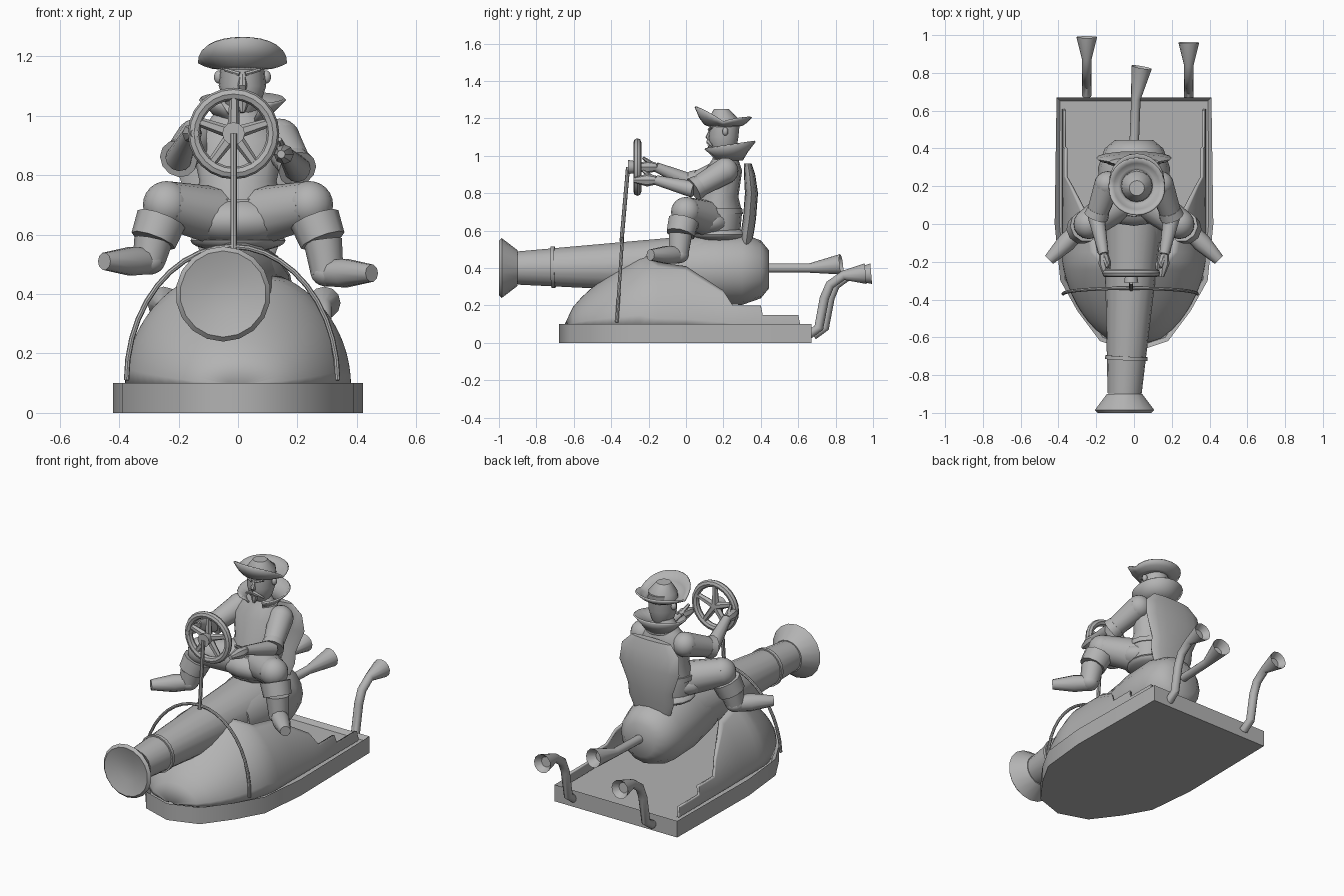
import bpy, bmesh
from math import sin, cos, pi, radians, asin
from mathutils import Vector

cube = bpy.data.objects.get("Cube")
if cube:
    bpy.data.objects.remove(cube, do_unlink=True)

SHADE = .45
grey = bpy.data.materials.new("plain grey")
grey.use_nodes = True
grey.diffuse_color = (SHADE, SHADE, SHADE, 1)
grey.node_tree.nodes["Principled BSDF"].inputs["Base Color"].default_value = grey.diffuse_color
parts = []


def finish(name, bm, thickness=0, mirror=False):
    bmesh.ops.recalc_face_normals(bm, faces=bm.faces)
    mesh = bpy.data.meshes.new(name)
    bm.to_mesh(mesh)
    bm.free()
    part = bpy.data.objects.new(name, mesh)
    bpy.context.scene.collection.objects.link(part)
    mesh.materials.append(grey)
    if mirror:
        part.modifiers.new("mirror", "MIRROR")
    if thickness:
        part.modifiers.new("thickness", "SOLIDIFY").thickness = thickness
    parts.append(part)


def loft(name, rings, closed=True, caps=True, **options):
    """Skin a series of equally long rings."""
    bm = bmesh.new()
    rows = [[bm.verts.new(point) for point in ring] for ring in rings]
    count = len(rows[0])
    for low, high in zip(rows, rows[1:]):
        for i in range(count if closed else count - 1):
            j = (i + 1) % count
            bm.faces.new((low[i], low[j], high[j], high[i]))
    if caps:
        bm.faces.new(rows[0])
        bm.faces.new(rows[-1])
    finish(name, bm, **options)


def turn(count):
    return [2 * pi * k / count for k in range(count)]


def tube(name, path, radii, sides=12):
    """Sweep a circle along a path with one radius per point."""
    points = [Vector(p) for p in path]
    span = points[-1] - points[0]
    side = Vector((0, 0, 0))
    side[min(range(3), key=lambda axis: abs(span[axis]))] = 1
    rings, tangent = [], span
    for i, (point, radius) in enumerate(zip(points, radii)):
        step = points[min(i + 1, len(points) - 1)] - points[max(i - 1, 0)]
        tangent = (step if step.dot(tangent) > 0 else -step).normalized()
        u = tangent.cross(side).normalized()
        v = tangent.cross(u)
        rings.append([point + radius * (u * cos(a) + v * sin(a)) for a in turn(sides)])
    loft(name, rings)


def stack(name, levels, sides=16):
    """Stack level ellipses given as y, z, x radius and y radius."""
    loft(name, [[(rx * cos(a), y + ry * sin(a), z) for a in turn(sides)] for y, z, rx, ry in levels])


def ball(name, centre, size):
    bm = bmesh.new()
    bmesh.ops.create_uvsphere(bm, u_segments=16, v_segments=12, radius=1)
    bmesh.ops.scale(bm, vec=size, verts=bm.verts)
    bmesh.ops.translate(bm, vec=centre, verts=bm.verts)
    finish(name, bm)


def trumpet(name, path):
    """Pipe whose last stretch flares into a hollow bell."""
    inside = Vector(path[-1]).lerp(Vector(path[-2]), .3)
    tube(name, path + [inside], [.025] * (len(path) - 1) + [.055, .03])


# Hull with a shallow recessed deck
half = [(.18, -.62), (.3, -.46), (.39, -.3), (.42, 0), (.41, .67)]
outline = [(0, -.68)] + half + [(-x, y) for x, y in reversed(half)]
bm = bmesh.new()
bottom = bm.faces.new([bm.verts.new((x, y, 0)) for x, y in outline])
raised = bmesh.ops.extrude_face_region(bm, geom=[bottom])["geom"]
deck = next(item for item in raised if isinstance(item, bmesh.types.BMFace))
bmesh.ops.translate(bm, verts=deck.verts, vec=(0, 0, .1))
bmesh.ops.inset_region(bm, faces=[deck], thickness=.025)
bmesh.ops.translate(bm, verts=deck.verts, vec=(0, 0, -.025))
finish("hull", bm)

# Shell: full arches at the bow, then side walls that step down to the stern
WIDTH, HEIGHT, BASE, STEPS = .38, .4, .09, 10
sections = []
for k in range(STEPS):
    t = 1 - (k + .02) / STEPS
    sections.append((-.2 - .45 * t, WIDTH * (1 - t ** 1.5) ** .5, HEIGHT * (1 - t) ** .6, pi / 2))
for y, top in ((-.2, .46), (-.15, .43), (0, .41), (.2, .28), (.25, .2), (.4, .2), (.41, .15), (.6, .15), (.61, .1)):
    sections.append((y, WIDTH, HEIGHT, asin((top - BASE) / HEIGHT)))
rows = [[(w * cos(end * k / STEPS), y, BASE + h * sin(end * k / STEPS)) for k in range(STEPS + 1)]
        for y, w, h, end in sections]
loft("shell", rows, closed=False, caps=False, thickness=.015, mirror=True)

# Cannon: blunt breech, tapered barrel, ring and hollow flared muzzle
breech, neck = Vector((0, .1, .42)), Vector((-.05, -.9, .4))
swell = ((-.1, .15), (.1, .183), (.3, .19), (.4, .155), (.445, .1))
tube("cannon_breech", [(0, y, .393) for y, r in swell], [r for y, r in swell], 16)
tube("cannon_barrel", [breech, neck], [.16, .09], 18)
ring_middle = breech.lerp(neck, .8)
ring_end = breech.lerp(neck, .82)
tube("barrel_ring", [ring_middle, ring_end], [.112, .112], 18)
mouth = Vector((neck.x, -1, neck.z))
tube("cannon_muzzle", [neck, mouth.lerp(neck, .15), mouth, mouth.lerp(neck, .25)], [.095, .16, .145, .06], 18)

# Trumpet-ended pipes
trumpet("breech_pipe", [(0, .4, .4), (.01, .66, .4), (.04, .83, .42)])
for name, x, shift in (("right_exhaust", -.25, .03), ("left_exhaust", .29, 0)):
    bends = ((.65, .04), (.71, .08), (.74, .24), (.77, .31), (.84, .36), (.96, .37))
    trumpet(name, [(x, y + shift, z) for y, z in bends])

# Thin hoop over the cannon, steering column and wheel
arch = [pi * k / 20 for k in range(21)]
tube("hoop", [(.355 * cos(a) - .02, .03 * sin(a) - .37, .45 * sin(a) + .11) for a in arch],
     [.009 for a in arch], 8)
hub = Vector((-.015, -.26, .94))
column_top = hub + Vector((0, -.05, 0))
tube("steering_column", [(hub.x, -.345, .54), column_top], [.011, .011], 8)
tube("wheel_hub", [column_top, hub], [.038, .03])
bpy.ops.mesh.primitive_torus_add(location=hub, rotation=(pi / 2, 0, 0), major_radius=.133,
                                 minor_radius=.021, major_segments=24, minor_segments=8)
wheel = bpy.context.object
wheel.name = "wheel_rim"
wheel.data.materials.append(grey)
parts.append(wheel)
for a in turn(5):
    tube("wheel_spoke", [hub, hub + .13 * Vector((cos(a + .3), 0, sin(a + .3)))], [.022, .015], 6)

# Seat: cushion and waisted back rest
ball("seat_cushion", (0, .18, .58), (.16, .15, .04))
stack("seat_back", [(.32, .52, .12, .03), (.33, .6, .15, .035), (.34, .67, .15, .035),
                    (.35, .8, .2, .035), (.34, .9, .19, .03), (.33, .96, .13, .02)])

# Driver's torso, breeches and belt
stack("torso", [(.17, .59, .14, .12), (.17, .7, .15, .13), (.18, .78, .13, .1),
                (.2, .92, .16, .1), (.21, .98, .1, .07), (.21, 1.05, .05, .05)])
ball("breeches", (0, .12, .645), (.19, .13, .085))
stack("belt", [(.17, .69, .155, .135), (.17, .72, .155, .13)])

# Arms and legs, with one hand and one foot held higher
for side, s, hand_height, foot_height in (("right_", -1, .94, .51), ("left_", 1, .87, .47)):
    def joint(x, y, z):
        return Vector((s * x, y, z))

    shoulder, elbow = joint(.14, .21, .92), joint(.2, .04, .82 + (hand_height - .87) / 2)
    wrist, fingers = joint(.16, -.16, hand_height), joint(.145, -.28, hand_height)
    ball(side + "shoulder", shoulder, (.07, .07, .07))
    tube(side + "sleeve", [shoulder, elbow], [.07, .055])
    tube(side + "sleeve_cuff", [shoulder.lerp(elbow, .8), elbow], [.06, .066])
    tube(side + "forearm", [elbow, wrist], [.045, .026])
    tube(side + "hand", [wrist, wrist.lerp(fingers, .4), fingers], [.024, .034, .014], 8)
    tube(side + "thumb", [wrist, wrist + joint(-.02, -.07, .05)], [.016, .008], 6)

    hip, knee, shin = joint(.06, .13, .66), joint(.24, 0, .7), joint(.285, -.03, .58)
    heel, toe = joint(.3, -.04, foot_height), joint(.45, -.19, foot_height)
    ball(side + "hip", hip, (.1, .1, .1))
    tube(side + "thigh", [hip, knee], [.1, .08])
    ball(side + "knee", knee, (.08, .08, .08))
    tube(side + "boot_cuff", [knee.lerp(shin, .4), shin], [.085, .078], 10)
    tube(side + "boot", [shin, heel], [.065, .055], 10)
    ball(side + "heel", heel, (.055, .055, .045))
    tube(side + "foot", [heel, heel.lerp(toe, .4), toe], [.045, .05, .03], 10)

# Flared collar, open at the throat; head parts are built on the centre line and moved after
first_head_part = len(parts)
open_turn = [radians(15 * k - 60) for k in range(21)]
loft("collar", [[(r * cos(a), .225 + r * sin(a), z + .3 * (r - .07) * sin(a)) for a in open_turn]
                for r, z in ((.07, .98), (.1, 1.02), (.14, 1.06))],
     closed=False, caps=False, thickness=.01)

# Head and face
stack("head", [(.2, 1, .04, .04), (.2, 1.04, .06, .07), (.2, 1.1, .08, .08), (.21, 1.2, .07, .08)])
tube("nose", [(0, .135, 1.14), (0, .12, 1.1), (0, .13, 1.08)], [.01, .016, .01], 8)
tube("chin_beard", [(0, .14, 1.05), (0, .13, 1.01)], [.025, .008], 8)
for side, s in (("right_", -1), ("left_", 1)):
    ball(side + "ear", (s * .08, .21, 1.13), (.016, .016, .022))
    tube(side + "brow", [(s * .01, .123, 1.14), (s * .06, .14, 1.155)], [.008, .006], 6)
    tube(side + "moustache", [(0, .12, 1.075), (s * .06, .14, 1.05)], [.014, .005], 6)

# Cocked hat: brim folded up at front and back, and a low crown
rows = []
for k in range(4):
    out = k / 3
    ring = []
    for a in turn(28):
        rise = (.1 if sin(a) < 0 else .045) * abs(sin(a)) + .02 * cos(a) ** 2
        r = .075 + .07 * out
        ring.append((r * cos(a), .2 + r * sin(a), 1.165 + out * out * rise))
    rows.append(ring)
loft("hat_brim", rows, caps=False, thickness=.01)
stack("hat_crown", [(.2, 1.16, .085, .085), (.2, 1.2, .08, .08), (.19, 1.25, .04, .04)])
for part in parts[first_head_part:]:
    part.location.x = .015

# Smooth shading with sharp edges kept
bpy.ops.object.select_all(action="DESELECT")
for part in parts:
    part.select_set(True)
bpy.context.view_layer.objects.active = parts[0]
bpy.ops.object.shade_smooth_by_angle(angle=radians(40))
